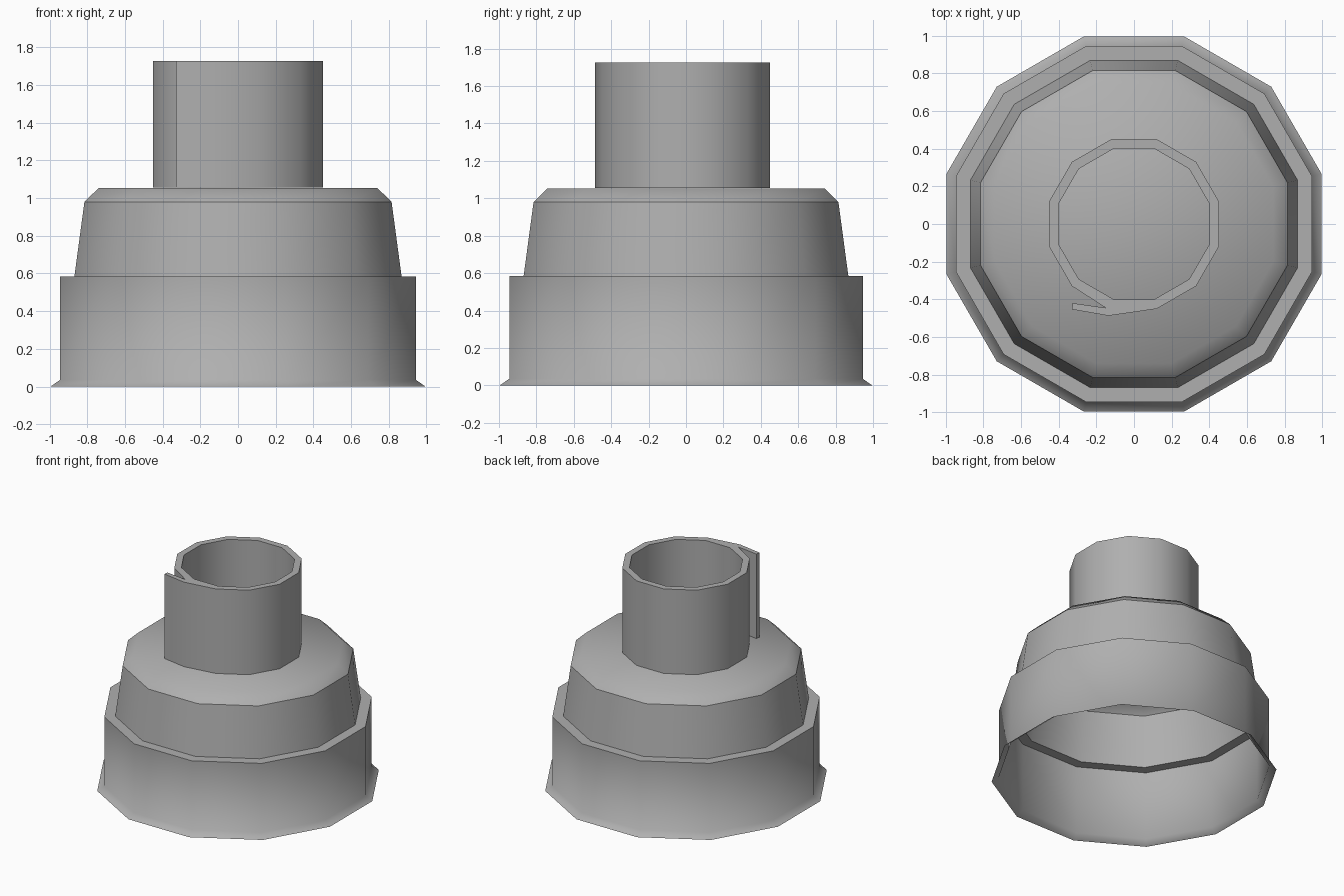
import bpy, bmesh
from math import cos, sin, radians

if "Cube" in bpy.data.objects:
    bpy.data.objects.remove(bpy.data.objects["Cube"])

SIDES = 12

# Mid grey surface colour
grey = bpy.data.materials.new("mid_grey")
grey.diffuse_color = (0.43, 0.43, 0.43, 1)
grey.use_nodes = True
grey.node_tree.nodes["Principled BSDF"].inputs["Base Color"].default_value = grey.diffuse_color

def ring(apothem):
    """Corners of a 12-sided ring with flats facing the axes."""
    r = apothem / cos(radians(15))
    return [(r * cos(radians(15 + 30 * k)), r * sin(radians(15 + 30 * k)))
            for k in range(SIDES)]

def finish(ob, angle):
    """Colour the part and smooth its soft edges."""
    ob.data.materials.clear()
    ob.data.materials.append(grey)
    bpy.ops.object.select_all(action='DESELECT')
    ob.select_set(True)
    bpy.context.view_layer.objects.active = ob
    bpy.ops.object.shade_smooth_by_angle(angle=radians(angle), keep_sharp_edges=True)

def shell(name, profile, sharp_ring):
    """Thin-walled stack of rings, open below and closed at the top."""
    bm = bmesh.new()
    rings = [[bm.verts.new((x, y, z)) for x, y in ring(a)] for a, z in profile]
    for lo, hi in zip(rings, rings[1:]):
        for k in range(SIDES):
            n = (k + 1) % SIDES
            bm.faces.new((lo[k], lo[n], hi[n], hi[k]))
    bm.faces.new(rings[-1])
    crease = set(rings[sharp_ring])
    for e in bm.edges:
        if set(e.verts) <= crease:
            e.smooth = False
    me = bpy.data.meshes.new(name)
    bm.to_mesh(me)
    bm.free()
    ob = bpy.data.objects.new(name, me)
    bpy.context.collection.objects.link(ob)
    finish(ob, 60)

# Hollow body: flared skirt, ledge, tapered upper tier, soft bevel and roof
shell("stepped_body", [(0.995, 0), (0.945, 0.035), (0.945, 0.585), (0.868, 0.585),
                       (0.815, 0.98), (0.74, 1.053)], sharp_ring=4)

# Neck: rolled strip whose loose end overlaps at the front left
outer = ring(0.45)
wrap = [outer[(9 + k) % SIDES] for k in range(11)]
outline = ([(-0.33, -0.453), (-0.135, -0.487)] + wrap
           + [(-0.15, -0.445), (-0.325, -0.42)])
z0, z1 = 1.055, 1.727
cu = bpy.data.curves.new("rolled_neck", 'CURVE')
cu.dimensions = '2D'
cu.fill_mode = 'BOTH'
cu.extrude = (z1 - z0) / 2
for pts in (outline, ring(0.40)):
    sp = cu.splines.new('POLY')
    sp.points.add(len(pts) - 1)
    for p, (x, y) in zip(sp.points, pts):
        p.co = (x, y, 0, 1)
    sp.use_cyclic_u = True
neck = bpy.data.objects.new("rolled_neck", cu)
neck.location.z = (z0 + z1) / 2
bpy.context.collection.objects.link(neck)
bpy.ops.object.select_all(action='DESELECT')
neck.select_set(True)
bpy.context.view_layer.objects.active = neck
bpy.ops.object.convert(target='MESH')
neck = bpy.context.view_layer.objects.active

# Weld the strip's edges
bm = bmesh.new()
bm.from_mesh(neck.data)
bmesh.ops.remove_doubles(bm, verts=bm.verts, dist=0.0005)
bmesh.ops.recalc_face_normals(bm, faces=bm.faces)
for f in bm.faces:
    f.material_index = 0
bm.to_mesh(neck.data)
bm.free()
finish(neck, 35)
